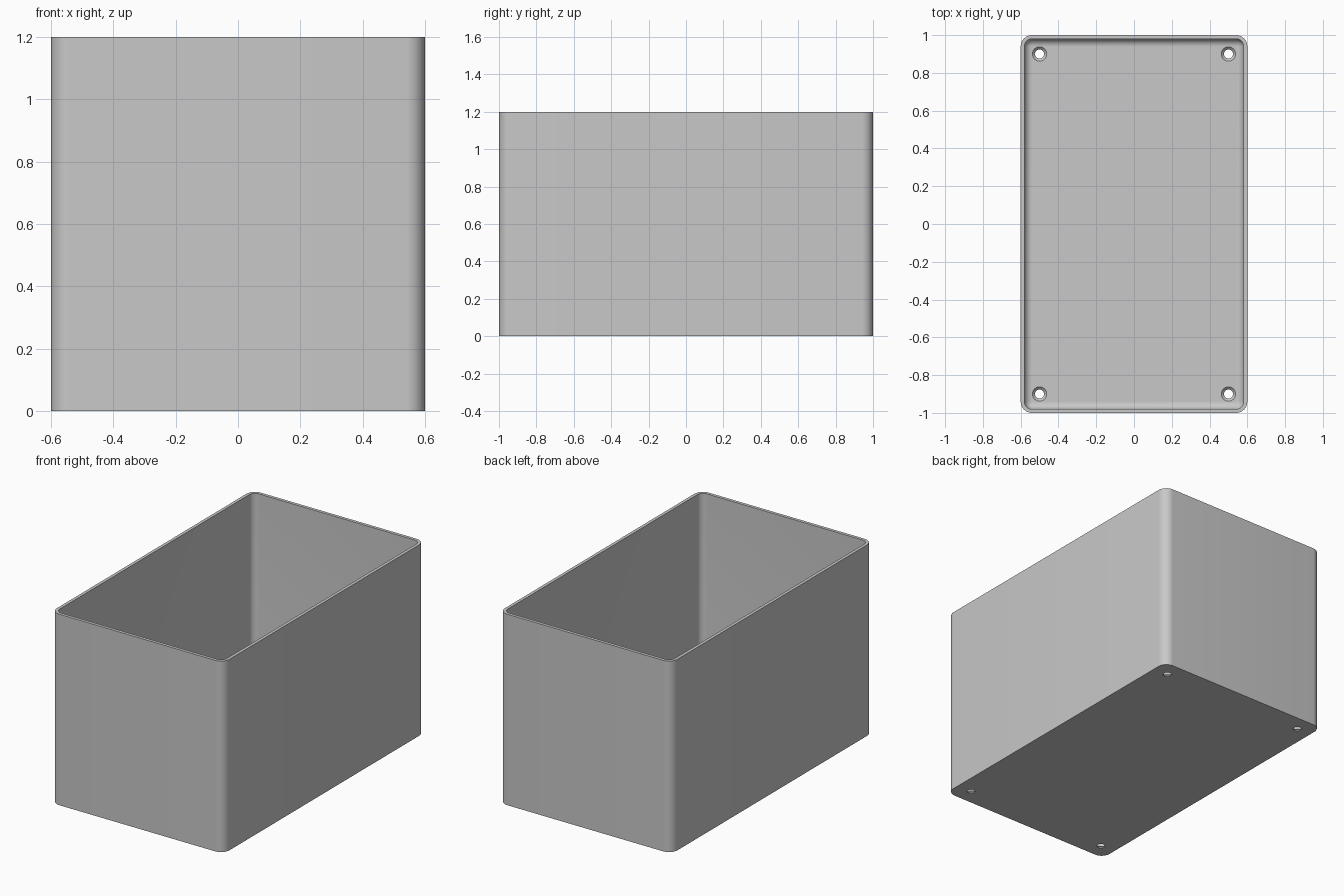
import bpy, bmesh
from math import cos, sin, pi

cube = bpy.data.objects.get("Cube")
if cube:
    bpy.data.objects.remove(cube, do_unlink=True)

HALF_X, HALF_Y, HEIGHT = 0.6, 1.0, 1.2
CORNER, WALL, FLOOR = 0.06, 0.02, 0.02
FILLET = CORNER - WALL
STEPS = 10

grey = bpy.data.materials.new("light grey plastic")
grey.use_nodes = True
colour = (0.58, 0.58, 0.58, 1)
grey.diffuse_color = colour
grey.node_tree.nodes["Principled BSDF"].inputs["Base Color"].default_value = colour


def make_object(name, bm):
    bmesh.ops.remove_doubles(bm, verts=bm.verts, dist=1e-5)
    bmesh.ops.recalc_face_normals(bm, faces=bm.faces)
    mesh = bpy.data.meshes.new(name)
    bm.to_mesh(mesh)
    bm.free()
    mesh.materials.append(grey)
    obj = bpy.data.objects.new(name, mesh)
    bpy.context.collection.objects.link(obj)
    return obj


def loft(bm, rings):
    """Join rings of points into one closed skin with end caps."""
    loops = [[bm.verts.new(p) for p in ring] for ring in rings]
    for a, b in zip(loops, loops[1:]):
        for i in range(len(a)):
            j = (i + 1) % len(a)
            bm.faces.new((a[i], a[j], b[j], b[i]))
    bm.faces.new(loops[0])
    bm.faces.new(loops[-1])


def rounded_ring(inset, z):
    """Rounded rectangle, moved in from the outside wall."""
    r = CORNER - inset
    ring = []
    for k, (sx, sy) in enumerate(((1, 1), (-1, 1), (-1, -1), (1, -1))):
        for i in range(STEPS + 1):
            a = (k + i / STEPS) * pi / 2
            ring.append((sx * (HALF_X - CORNER) + r * cos(a),
                         sy * (HALF_Y - CORNER) + r * sin(a), z))
    return ring


# Open box: outer wall, rim, inner wall and fillet down to the floor
profile = [(0, 0), (0, HEIGHT), (WALL, HEIGHT)]
for i in range(STEPS + 1):
    a = i / STEPS * pi / 2
    profile.append((WALL + FILLET * (1 - cos(a)), FLOOR + FILLET * (1 - sin(a))))
bm = bmesh.new()
loft(bm, [rounded_ring(inset, z) for inset, z in profile])
box = make_object("open_box", bm)

# Countersunk screw holes near the floor corners
bm = bmesh.new()
for x in (-0.5, 0.5):
    for y in (-0.9, 0.9):
        loft(bm, [[(x + r * cos(i * pi / 16), y + r * sin(i * pi / 16), z)
                   for i in range(32)]
                  for r, z in ((0.024, -0.02), (0.024, 0.006),
                               (0.038, FLOOR), (0.038, FLOOR + 0.02))])
cutter = make_object("screw_hole_cutter", bm)
cutter.hide_render = True

cut = box.modifiers.new("screw holes", 'BOOLEAN')
cut.operation = 'DIFFERENCE'
cut.solver = 'EXACT'
cut.object = cutter
bpy.ops.object.select_all(action='DESELECT')
box.select_set(True)
bpy.context.view_layer.objects.active = box
bpy.ops.object.modifier_apply(modifier=cut.name)
bpy.data.objects.remove(cutter, do_unlink=True)
bpy.ops.object.shade_smooth_by_angle(angle=pi / 6)
